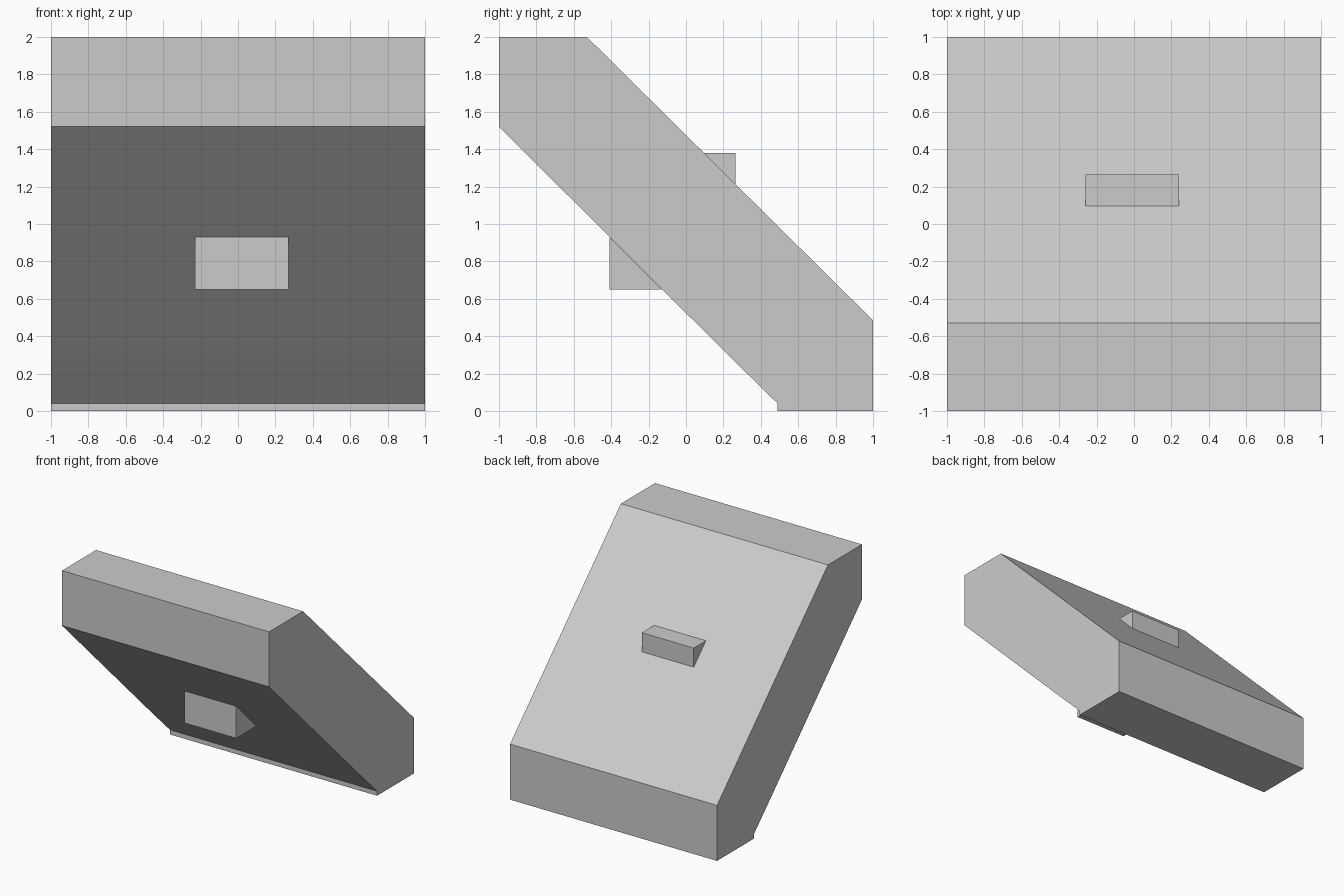
import bpy, bmesh

if "Cube" in bpy.data.objects:
    bpy.data.objects.remove(bpy.data.objects["Cube"])


def extrude_profile(name, profile, x0, x1):
    """Solid prism: a (y, z) side profile swept along x."""
    bm = bmesh.new()
    face = bm.faces.new([bm.verts.new((x0, y, z)) for y, z in profile])
    swept = bmesh.ops.extrude_face_region(bm, geom=[face])
    verts = [g for g in swept["geom"] if isinstance(g, bmesh.types.BMVert)]
    bmesh.ops.translate(bm, verts=verts, vec=(x1 - x0, 0, 0))
    bmesh.ops.recalc_face_normals(bm, faces=bm.faces)
    mesh = bpy.data.meshes.new(name)
    bm.to_mesh(mesh)
    bm.free()
    obj = bpy.data.objects.new(name, mesh)
    bpy.context.collection.objects.link(obj)
    return obj


# Sloped slab with blunt ends and a small lip at the foot
extrude_profile("sloped_slab", [
    (-1, 2), (-0.53, 2), (1, 0.485), (1, 0),
    (0.49, 0), (0.49, 0.04), (0.235, 0.29), (-1, 1.52)], -1, 1)

# Wedge block standing out of the underside
extrude_profile("lower_block", [
    (-0.41, 0.93), (-0.41, 0.65), (-0.13, 0.65)], -0.23, 0.27)

# Wedge block standing out of the upper slope
extrude_profile("upper_block", [
    (0.095, 1.38), (0.265, 1.38), (0.265, 1.213)], -0.26, 0.24)
